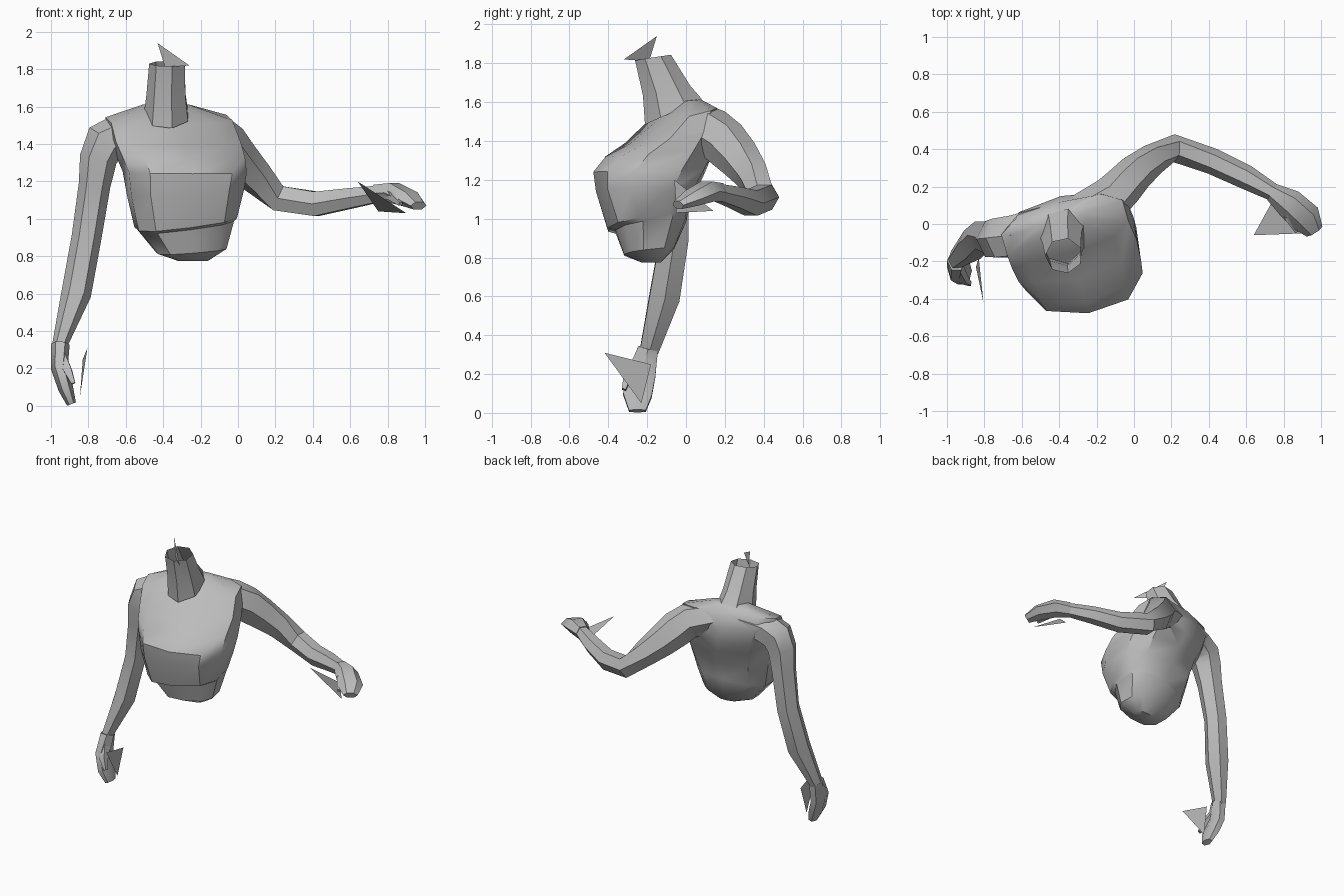
import bpy
import bmesh
from math import cos, sin, pi, radians
from mathutils import Vector

cube = bpy.data.objects.get("Cube")
if cube:
    bpy.data.objects.remove(cube, do_unlink=True)

grey = bpy.data.materials.new("plain grey")
grey.use_nodes = True
colour = (0.5, 0.5, 0.5, 1)
grey.diffuse_color = colour
grey.node_tree.nodes["Principled BSDF"].inputs["Base Color"].default_value = colour


def shade(obj):
    bpy.ops.object.select_all(action="DESELECT")
    bpy.context.view_layer.objects.active = obj
    obj.select_set(True)
    bpy.ops.object.shade_smooth_by_angle(angle=radians(38))


def finish(name, bm):
    bmesh.ops.recalc_face_normals(bm, faces=bm.faces)
    mesh = bpy.data.meshes.new(name)
    bm.to_mesh(mesh)
    bm.free()
    mesh.materials.append(grey)
    obj = bpy.data.objects.new(name, mesh)
    bpy.context.collection.objects.link(obj)
    shade(obj)
    return obj


def loft(name, rings, caps=(True, True)):
    bm = bmesh.new()
    rows = [[bm.verts.new(p) for p in ring] for ring in rings]
    n = len(rows[0])
    for a, b in zip(rows, rows[1:]):
        for i in range(n):
            j = (i + 1) % n
            bm.faces.new((a[i], a[j], b[j], b[i]))
    for row, cap in zip((rows[0], rows[-1]), caps):
        if cap:
            tip = bm.verts.new(sum((v.co for v in row), Vector()) / n)
            for i in range(n):
                bm.faces.new((row[i], row[(i + 1) % n], tip))
    return finish(name, bm)


def limb(name, path, ref, sides=6):
    # Each station holds a centre, a radius along ref and a radius across it
    pts = [Vector(s[:3]) for s in path]
    rings = []
    for i, (c, s) in enumerate(zip(pts, path)):
        t = (pts[min(i + 1, len(pts) - 1)] - pts[max(i - 1, 0)]).normalized()
        u = (ref - t * ref.dot(t)).normalized()
        v = t.cross(u)
        rings.append([c + u * s[3] * cos(a) + v * s[4] * sin(a)
                      for a in (2 * pi * (k + 0.5) / sides for k in range(sides))])
    return loft(name, rings)


def plan_ring(cx, cy, z, rx, ry, turn, lean, slope, sides, power=1.0):
    # Squarish horizontal ring; lean and slope tilt it sideways and front to back
    ring = []
    for k in range(sides):
        a = 2 * pi * (k + 0.5) / sides
        c, s = cos(a), sin(a)
        x = rx * abs(c) ** power * (1 if c > 0 else -1)
        y = ry * abs(s) ** power * (1 if s > 0 else -1)
        r = radians(turn)
        ring.append((cx + x * cos(r) - y * sin(r),
                     cy + x * sin(r) + y * cos(r), z + lean * x + slope * y))
    return ring


def shard(name, points):
    bm = bmesh.new()
    bm.faces.new([bm.verts.new(p) for p in points])
    finish(name, bm)


def fuse(body, part):
    # Union that leaves no buried surfaces behind
    mod = body.modifiers.new("join", "BOOLEAN")
    mod.operation = "UNION"
    mod.solver = "EXACT"
    mod.object = part
    bpy.context.view_layer.objects.active = body
    bpy.ops.object.modifier_apply(modifier=mod.name)
    bpy.data.objects.remove(part, do_unlink=True)
    shade(body)


# Torso: waist, chest overhanging at the front, and sloping shoulders
torso = [
    (-.24, -.18, .775, .08, .05, 8, 0, 0),
    (-.25, -.19, .83, .19, .13, 8, .08, .1),
    (-.28, -.18, .965, .26, .185, 8, .13, .13),
    (-.28, -.20, .98, .275, .207, 8, .13, .13),
    (-.28, -.205, 1.14, .315, .26, 6, .06, 0),
    (-.285, -.185, 1.25, .33, .295, 8, 0, .03),
    (-.31, -.135, 1.34, .345, .285, 10, 0, .08),
    (-.34, -.07, 1.43, .355, .225, 13, 0, .2),
    (-.37, -.02, 1.535, .35, .14, 16, .02, .25),
    (-.38, .01, 1.61, .13, .05, 16, 0, .1),
]
torso = loft("torso", [plan_ring(*r, 10, .75) for r in torso])

# Neck: open tube leaning forward
neck = [
    (-.38, -.065, 1.55, .125, .15, 0, 0, .45),
    (-.38, -.10, 1.66, .11, .125, 0, 0, .2),
    (-.375, -.17, 1.83, .1, .095, 0, 0, .15),
]
loft("neck", [plan_ring(*r, 7) for r in neck], (False, False))

# Right arm: hanging down
right_arm = limb("right_arm", [
    (-.46, -.01, 1.50, .12, .09),
    (-.62, -.06, 1.455, .125, .11),
    (-.71, -.075, 1.41, .12, .115),
    (-.747, -.08, 1.32, .11, .10),
    (-.767, -.07, 1.18, .095, .085),
    (-.81, -.06, .90, .085, .08),
    (-.865, -.11, .60, .09, .08),
    (-.955, -.19, .32, .055, .04),
], Vector((0, 1, 0)))
right_hand = limb("right_hand", [
    (-.95, -.195, .33, .06, .05),
    (-.955, -.23, .20, .085, .045),
    (-.92, -.25, .09, .085, .04),
    (-.89, -.25, .01, .05, .025),
], Vector((0, 1, 0)))
right_thumb = limb("right_thumb", [
    (-.95, -.23, .27, .04, .04),
    (-.91, -.30, .19, .03, .03),
    (-.88, -.32, .12, .015, .015),
], Vector((0, 1, 0)), 4)

# Left arm: bent behind, with the forearm reaching sideways
left_arm = limb("left_arm", [
    (-.32, .04, 1.50, .11, .10),
    (-.13, .13, 1.45, .125, .12),
    (-.06, .20, 1.39, .13, .11),
    (.01, .275, 1.31, .115, .10),
    (.10, .345, 1.22, .095, .085),
    (.215, .405, 1.11, .08, .075),
    (.42, .335, 1.08, .075, .07),
    (.60, .25, 1.11, .062, .065),
    (.76, .16, 1.135, .05, .045),
], Vector((0, 0, 1)))
left_hand = limb("left_hand", [
    (.74, .17, 1.135, .055, .05),
    (.83, .11, 1.14, .06, .08),
    (.92, .03, 1.105, .045, .085),
    (.965, -.04, 1.07, .025, .05),
], Vector((0, 0, 1)))
left_thumb = limb("left_thumb", [
    (.79, .13, 1.14, .04, .04),
    (.83, .03, 1.12, .03, .03),
    (.87, -.04, 1.08, .015, .015),
], Vector((0, 0, 1)), 4)

for arm, hand, thumb in ((right_arm, right_hand, right_thumb),
                         (left_arm, left_hand, left_thumb)):
    fuse(hand, thumb)
    fuse(torso, arm)

# Loose triangular shards by the neck and hands
shard("neck_shard", [(-.43, -.15, 1.94), (-.26, -.32, 1.82), (-.39, -.19, 1.81)])
shard("right_shard", [(-.805, -.42, .31), (-.83, -.18, .25), (-.845, -.23, .05)])
shard("left_shard", [(.64, -.06, 1.20), (.75, .14, 1.04), (.90, -.05, 1.03)])
